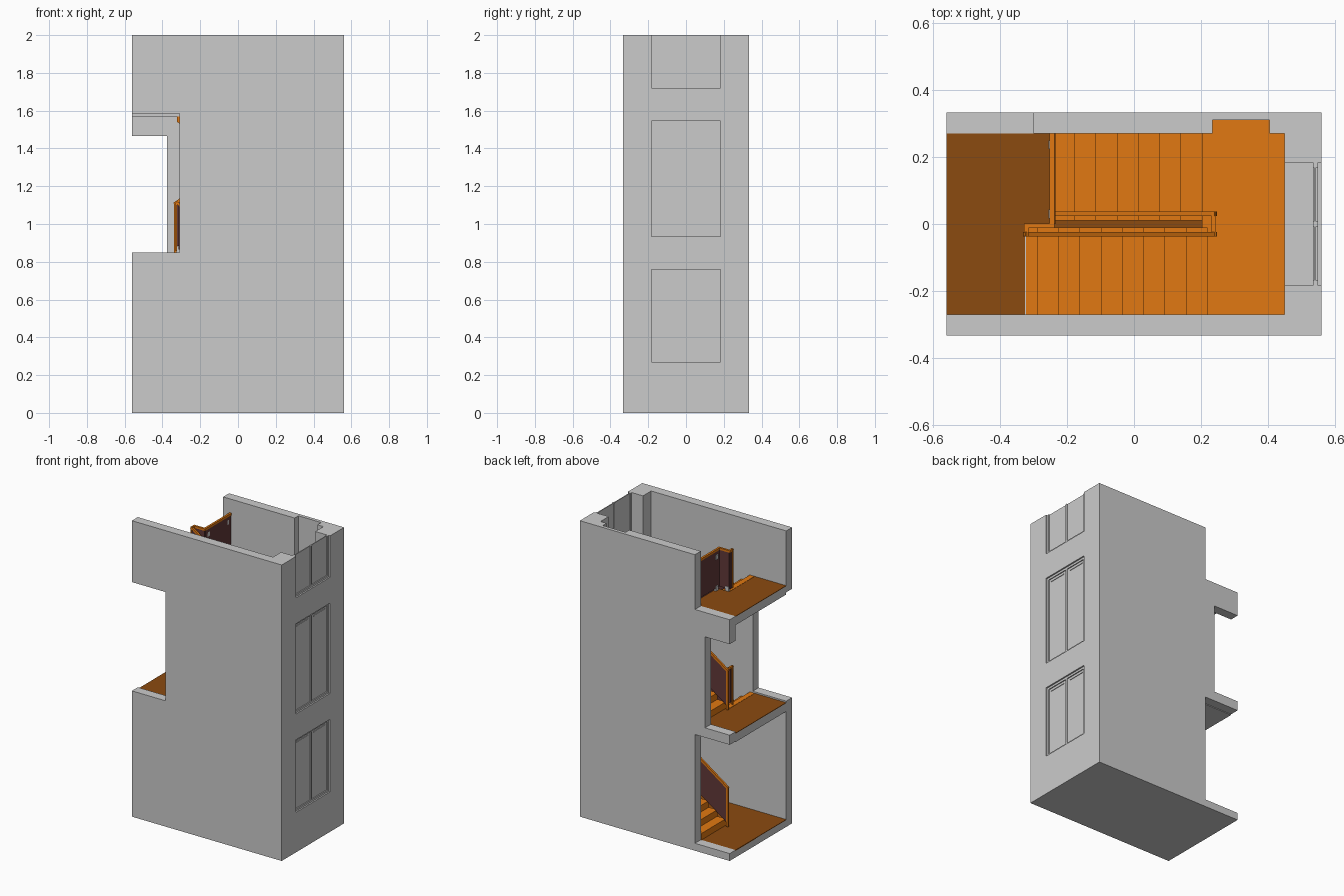
import bpy, bmesh, math
from mathutils import Vector

if "Cube" in bpy.data.objects:
    bpy.data.objects.remove(bpy.data.objects["Cube"])


def material(name, rgb):
    m = bpy.data.materials.new(name)
    m.diffuse_color = (*rgb, 1)
    m.use_nodes = True
    m.node_tree.nodes["Principled BSDF"].inputs["Base Color"].default_value = m.diffuse_color
    return m


ORANGE = material("orange_wood", (0.75, 0.19, 0.006))
BROWN = material("brown_floor", (0.26, 0.07, 0.005))
TINT = material("tinted_panel", (0.12, 0.04, 0.04))


def finish(name, bm, mat=None):
    bmesh.ops.recalc_face_normals(bm, faces=bm.faces)
    me = bpy.data.meshes.new(name)
    bm.to_mesh(me)
    bm.free()
    ob = bpy.data.objects.new(name, me)
    bpy.context.collection.objects.link(ob)
    if mat:
        me.materials.append(mat)
    return ob


def box(name, x0, x1, y0, y1, z0, z1, mat=None):
    bm = bmesh.new()
    bmesh.ops.create_cube(bm, size=1)
    for v in bm.verts:
        v.co = ((x0 + x1) / 2 + v.co.x * (x1 - x0),
                (y0 + y1) / 2 + v.co.y * (y1 - y0),
                (z0 + z1) / 2 + v.co.z * (z1 - z0))
    return finish(name, bm, mat)


def extrude_xz(name, pts, y0, y1, mat=None):
    bm = bmesh.new()
    f = bm.faces.new([bm.verts.new((x, y0, z)) for x, z in pts])
    ext = bmesh.ops.extrude_face_region(bm, geom=[f])["geom"]
    for v in ext:
        if isinstance(v, bmesh.types.BMVert):
            v.co.y = y1
    return finish(name, bm, mat)


def bar(name, p, q, mat, w=0.014):
    p, q = Vector(p), Vector(q)
    d = q - p
    ob = box(name, -w / 2, w / 2, -w / 2, w / 2, -d.length / 2 - w / 2, d.length / 2 + w / 2, mat)
    ob.location = (p + q) / 2
    ob.rotation_euler = d.to_track_quat('Z', 'Y').to_euler()
    return ob


def cut(target, *dims):
    c = box("cutter", *dims)
    c.hide_render = True
    m = target.modifiers.new("cut", 'BOOLEAN')
    m.operation, m.solver, m.object = 'DIFFERENCE', 'EXACT', c
    bpy.context.view_layer.objects.active = target
    bpy.ops.object.modifier_apply(modifier=m.name)
    bpy.data.objects.remove(c)


FLOORS = [0.05, 0.84, 1.63]
STEPS, GO = 9, 0.0635
RISE = 0.79 / 18
SLOPE = RISE / GO
HALF = STEPS * RISE

# Shell: block hollowed out, with side notches, wall niche and windows
shell = box("wall_shell", -0.56, 0.56, -0.333, 0.333, 0, 2)
cut(shell, -0.7, 0.45, -0.27, 0.27, 0.046, 2.2)
cut(shell, -0.7, -0.31, -0.5, -0.2, 0.85, 1.585)
cut(shell, -0.7, -0.30, 0.2, 0.5, 0.05, 0.785)
cut(shell, -0.7, -0.375, 0.2, 0.5, 0.85, 1.465)
cut(shell, -0.7, -0.30, 0.2, 0.5, 1.63, 2.2)
cut(shell, 0.235, 0.405, 0.2, 0.31, 0.046, 2.2)
WINDOWS = [(0.27, 0.76), (0.935, 1.545), (1.72, 2.2)]
for z0, z1 in WINDOWS:
    cut(shell, 0.4, 0.7, -0.183, 0.183, z0, z1)

# Windows: frame, two sashes and a vent rail
for z0, z1 in WINDOWS:
    top = min(z1, 2.0)
    box("window_pane", 0.537, 0.543, -0.183, 0.183, z0, top)
    for y in (-0.176, 0, 0.176):
        box("window_stile", 0.534, 0.55, y - 0.007, y + 0.007, z0, top)
    box("window_bottom_rail", 0.534, 0.55, -0.183, 0.183, z0, z0 + 0.014)
    if z1 < 2:
        box("window_top_rail", 0.534, 0.55, -0.183, 0.183, z1 - 0.014, z1)
        for s in (-1, 1):
            box("window_vent", 0.54, 0.547, s * 0.09 - 0.06, s * 0.09 + 0.06, z1 - 0.034, z1 - 0.028)

# Floors
box("ground_floor", -0.56, 0.45, -0.27, 0.27, 0.044, FLOORS[0], BROWN)
for i, back_end in ((1, -0.30), (2, -0.235)):
    z = FLOORS[i]
    for y0, y1, xe in ((-0.27, 0, -0.30), (0, 0.27, back_end)):
        box("floor_slab", -0.56, xe, y0, y1, z - 0.06, z - 0.004)
        box("floor_cover", -0.56, xe - (0.025 if y0 < 0 else 0), y0, y1, z - 0.004, z, BROWN)


def flight(name, x0, z, s, y0, y1):
    """Stair run rising towards s*x with a sloping underside."""
    pts = []
    for i in range(STEPS):
        x = x0 + s * i * GO
        pts += [(x, z + i * RISE), (x, z + (i + 1) * RISE)]
    end = x0 + s * (8 * GO + 0.035)
    pts += [(end, z + HALF), (end, z + (8 * GO + 0.035 - 0.1) * SLOPE), (x0 + s * 0.1, z)]
    return extrude_xz(name, pts, y0, y1, ORANGE)


def fitting(x, y, z, along_y=False):
    a, b = (0.013, 0.007) if not along_y else (0.007, 0.013)
    box("panel_clamp", x - a, x + a, y - b, y + b, z, z + 0.03)


# Stairs, landings and balustrades for both storeys
RAIL = 0.27
for b in FLOORS[:2]:
    mid, top = b + HALF, b + 2 * HALF
    flight("back_flight", -0.305, b, 1, 0.01, 0.27)
    flight("front_flight", 0.22, mid, -1, -0.27, -0.01)
    box("landing", 0.203, 0.45, -0.27, 0.27, mid - 0.06, mid, ORANGE)
    box("niche_floor", 0.235, 0.405, 0.27, 0.31, mid - 0.06, mid, ORANGE)

    # Tinted panels follow the pitch of each flight
    def low(d):
        return RISE + d * SLOPE + 0.008

    pa, pb = -0.33, 0.215
    extrude_xz("back_panel", [(pa, b + low(pa + 0.305)), (pb, b + low(pb + 0.305)),
               (pb, mid + RAIL - 0.02), (pa, b + RAIL - 0.008)], 0.027, 0.035, TINT)
    pa, pb = 0.215, -0.315
    extrude_xz("front_panel", [(pa, mid + low(0.22 - pa)), (pb, mid + low(0.22 - pb)),
               (pb, top + RAIL - 0.008), (pa, mid + RAIL + 0.008)], -0.035, -0.027, TINT)
    box("landing_panel", 0.233, 0.241, -0.03, 0.03, mid + 0.02, mid + RAIL, TINT)
    for x in (-0.10, -0.04, 0.15):
        fitting(x, 0.031, b + (math.floor((x + 0.305) / GO) + 1) * RISE)
    for x in (-0.18, -0.04, 0.01, 0.20):
        fitting(x, -0.031, mid + (math.floor((0.22 - x) / GO) + 1) * RISE)

    # Handrail wraps around the landing
    path = [(-0.333, 0.031, b + RAIL), (0.238, 0.031, mid + RAIL),
            (0.238, -0.031, mid + RAIL), (-0.322, -0.031, top + RAIL),
            (-0.322, -0.005, top + RAIL)]
    for p, q in zip(path, path[1:]):
        bar("handrail", p, q, ORANGE)
    bar("rail_end_post", (-0.333, 0.031, b + 0.015), (-0.333, 0.031, b + RAIL), ORANGE)
    bar("rail_top_post", (-0.326, -0.031, top + 0.02), (-0.326, -0.031, top + RAIL), ORANGE, 0.008)

# Guard around the open stairwell on the top floor
z = FLOORS[2]
for p, q in (((-0.322, -0.005), (-0.245, -0.005)), ((-0.245, -0.005), (-0.245, 0.263))):
    bar("guard_rail", (*p, z + RAIL), (*q, z + RAIL), ORANGE)
box("guard_panel_short", -0.32, -0.245, -0.009, -0.001, z + 0.015, z + RAIL, TINT)
box("guard_panel_end", -0.326, -0.318, -0.03, -0.005, z + 0.015, z + RAIL, TINT)
box("guard_panel_long", -0.249, -0.241, -0.005, 0.268, z + 0.015, z + RAIL, TINT)
for y in (0.03, 0.237):
    for h in (0, 0.21):
        fitting(-0.248, y, z + h, True)
fitting(-0.307, -0.005, z)
